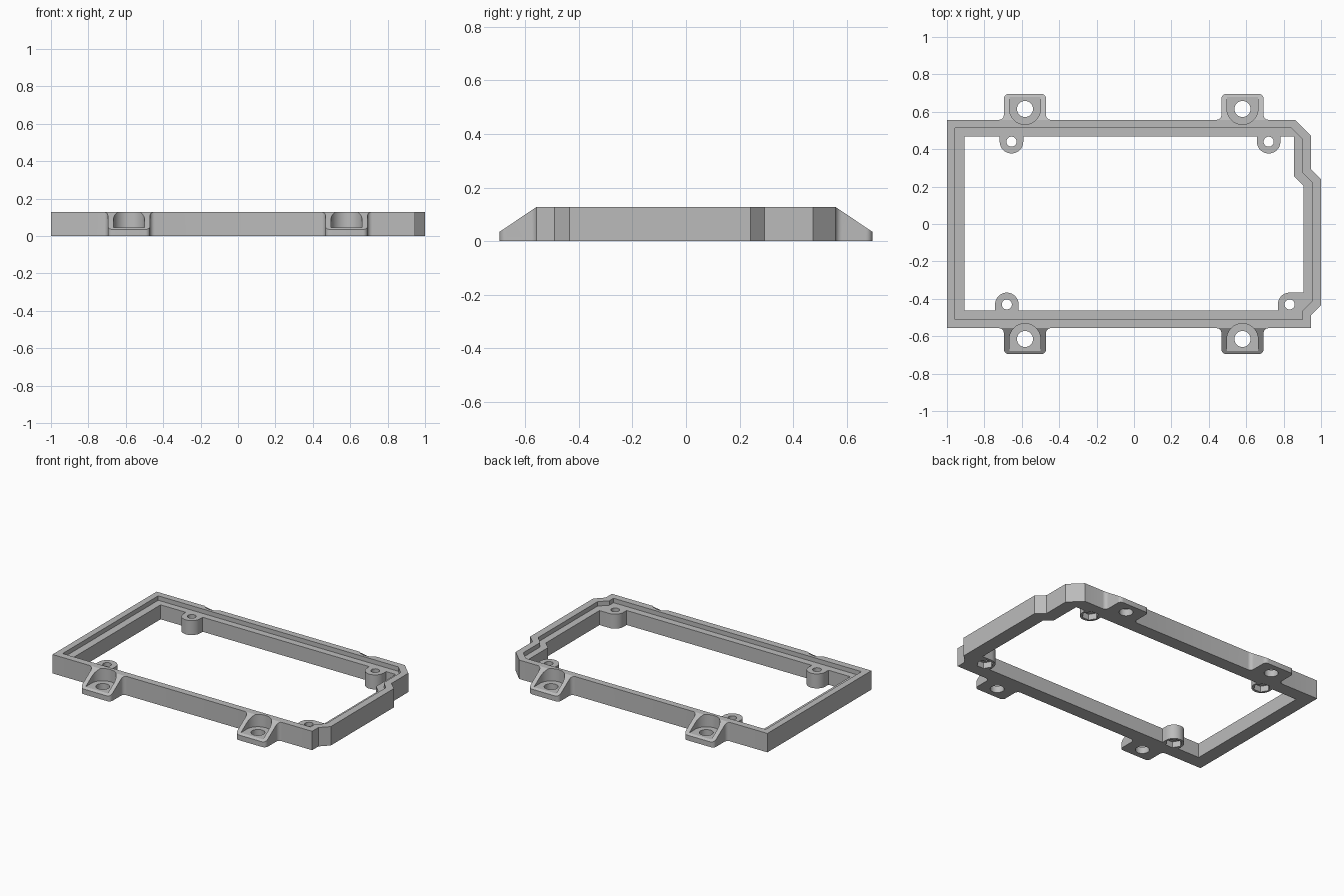
import bpy, bmesh
from math import cos, sin, radians, pi

if "Cube" in bpy.data.objects:
    bpy.data.objects.remove(bpy.data.objects["Cube"], do_unlink=True)

HEIGHT, LEDGE, EDGE, TAB_FLOOR = 0.128, 0.098, 0.557, 0.045

grey = bpy.data.materials.new("plain grey")
grey.use_nodes = True
COLOUR = (0.5, 0.5, 0.5, 1)
grey.diffuse_color = COLOUR
grey.node_tree.nodes["Principled BSDF"].inputs["Base Color"].default_value = COLOUR


def arc(cx, cy, r, a0, a1, steps=12):
    """Points along an arc, angles in degrees."""
    angles = [radians(a0 + (a1 - a0) * i / steps) for i in range(steps + 1)]
    return [(cx + r * cos(a), cy + r * sin(a)) for a in angles]


def circle(cx, cy, r, sides=32):
    return arc(cx, cy, r, 0, 360, sides)[:-1]


def prism(name, outline, bottom, top):
    """Extrude an outline; top is a height or a function of y."""
    bm = bmesh.new()
    face = bm.faces.new([bm.verts.new((x, y, bottom)) for x, y in outline])
    ext = bmesh.ops.extrude_face_region(bm, geom=[face])
    for v in ext["geom"]:
        if isinstance(v, bmesh.types.BMVert):
            v.co.z = top(v.co.y) if callable(top) else top
    bmesh.ops.recalc_face_normals(bm, faces=bm.faces)
    mesh = bpy.data.meshes.new(name)
    bm.to_mesh(mesh)
    bm.free()
    mesh.materials.append(grey)
    ob = bpy.data.objects.new(name, mesh)
    bpy.context.collection.objects.link(ob)
    return ob


def combine(body, tools, operation):
    """Apply each tool to the body as an exact boolean, then drop it."""
    for tool in tools:
        tool.hide_render = True
        mod = body.modifiers.new(tool.name, "BOOLEAN")
        mod.operation, mod.object, mod.solver = operation, tool, "EXACT"
        graph = bpy.context.evaluated_depsgraph_get()
        result = bpy.data.meshes.new_from_object(body.evaluated_get(graph))
        body.modifiers.clear()
        body.data = result
        bpy.data.objects.remove(tool, do_unlink=True)


# Frame outline, stepped recess and opening
outer = [(-1, -EDGE), (.945, -EDGE), (.945, -.49), (1, -.435), (1, .24),
         (.945, .293), (.945, .473), (.86, EDGE), (-1, EDGE)]
recess = [(-.957, -.51), (.9, -.51), (.9, -.465), (.952, -.413), (.952, .222),
          (.9, .275), (.9, .455), (.842, .513), (-.957, .513)]
opening = [(-.907, -.463), (.855, -.463), (.855, -.445), (.905, -.395),
           (.905, .207), (.855, .256), (.855, .467), (-.907, .467)]
frame = prism("mounting_frame", outer, 0, HEIGHT)
combine(frame, [prism("recess", recess, LEDGE, 0.3),
                prism("opening", opening, -0.1, 0.3)], "DIFFERENCE")


# Sloping screw tabs on the long sides, with flared roots and rounded corners
def tab_outline(cx, side):
    w, r, end = 0.113, 0.025, 0.695
    right = (arc(w + r, EDGE + r, r, 270, 180, 6)
             + arc(w - r, end - r, r, 0, 90, 6))
    pts = right + [(-x, y) for x, y in reversed(right)]
    return [(cx + x, side * y) for x, y in pts]


def slope(y):
    return HEIGHT - (abs(y) - EDGE) / (0.695 - EDGE) * (HEIGHT - 0.035)


TABS = [(x, s) for x in (-0.583, 0.58) for s in (-1, 1)]
combine(frame, [prism("screw_tab", tab_outline(x, s), 0, slope)
                for x, s in TABS], "UNION")

# Screw bosses inside the frame, merging into the nearest wall
BOSSES = [(-.655, .44, 1), (.72, .44, 1), (-.68, -.43, -1), (.832, -.43, -1)]
R = 0.063
bosses = []
for x, y, side in BOSSES:
    wall = side * 0.485
    if x > 0.8:
        shape = ([(x - R, wall)] + arc(x, y, R, 180, 90)
                 + [(.925, y + R), (.925, wall)])
    else:
        shape = [(x - R, wall)] + arc(x, y, R, 180, 180 + side * 180, 24) + [(x + R, wall)]
    bosses.append(prism("screw_boss", shape, 0, LEDGE))
combine(frame, bosses, "UNION")

# Screw seats and holes through the tabs
cutters = []
for x, s in TABS:
    seat = arc(x, s * .615, .083, 180, 180 + s * 180, 24)
    seat += [(x + .083, s * .8), (x - .083, s * .8)]
    cutters += [prism("seat", seat, TAB_FLOOR, 0.3),
                prism("tab_hole", circle(x, s * .615, .043), -0.1, 0.3)]

# Holes and hexagonal nut pockets in the bosses
for x, y, side in BOSSES:
    cutters += [prism("boss_hole", circle(x, y, .027), -0.1, 0.3),
                prism("nut_pocket", circle(x, y, .052, 6), -0.1, 0.04)]
combine(frame, cutters, "DIFFERENCE")

bpy.ops.object.select_all(action="DESELECT")
frame.select_set(True)
bpy.context.view_layer.objects.active = frame
bpy.ops.object.shade_smooth_by_angle(angle=pi / 6)
